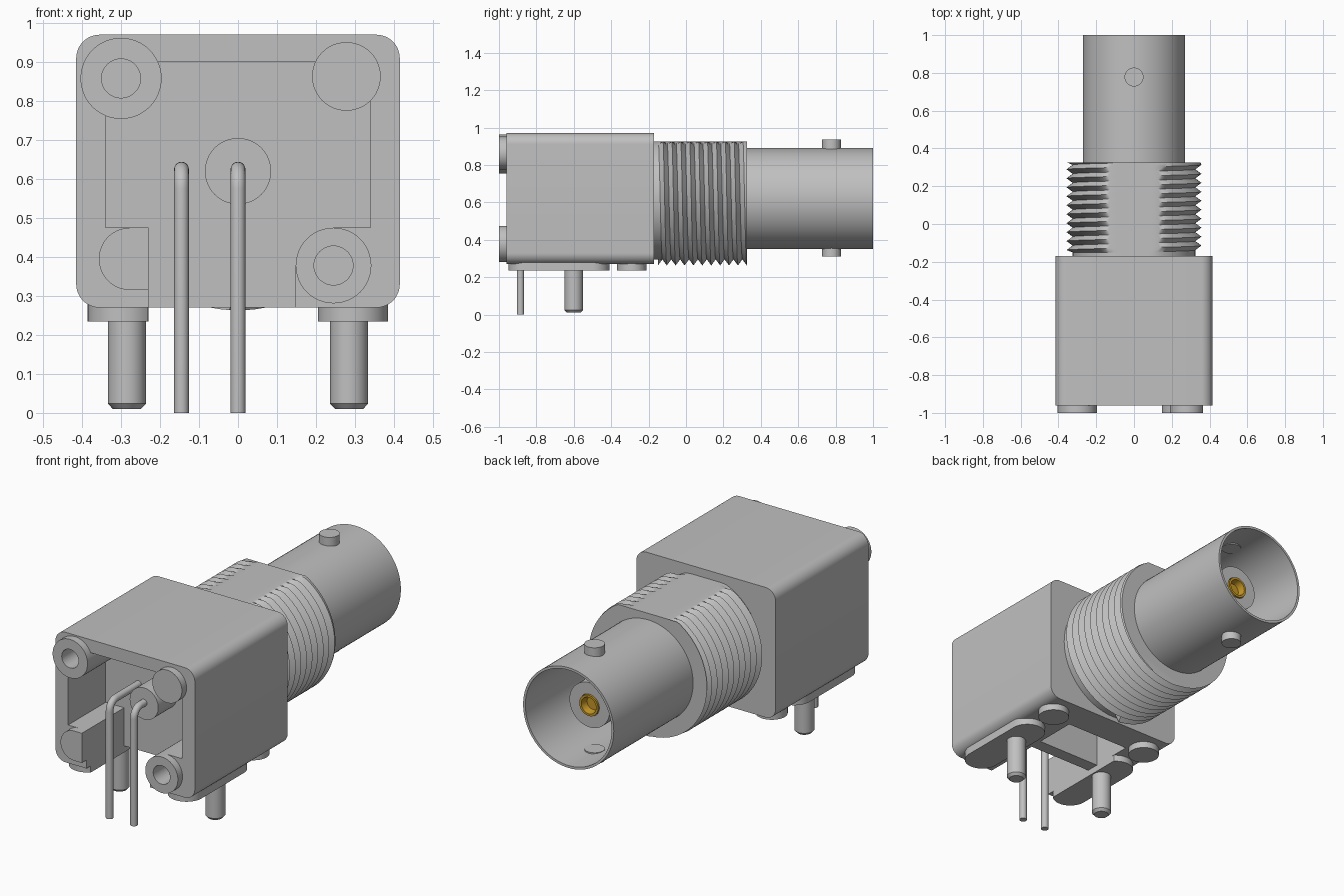
import bpy, bmesh, math
from mathutils import Vector

cube = bpy.data.objects.get("Cube")
if cube:
    bpy.data.objects.remove(cube, do_unlink=True)

AXIS_Z = 0.62          # height of the barrel axis


def material(name, rgb, metallic=0.0):
    m = bpy.data.materials.new(name)
    m.use_nodes = True
    m.diffuse_color = (*rgb, 1)
    m.node_tree.nodes["Principled BSDF"].inputs["Base Color"].default_value = (*rgb, 1)
    return m


GREY = material("light grey", (0.527, 0.527, 0.527))
GOLD = material("gold", (0.56, 0.31, 0.02))


def finish(name, bm, mat=GREY, smooth=True):
    bmesh.ops.remove_doubles(bm, verts=bm.verts, dist=1e-5)
    bmesh.ops.recalc_face_normals(bm, faces=bm.faces)
    me = bpy.data.meshes.new(name)
    bm.to_mesh(me)
    bm.free()
    me.materials.append(mat)
    ob = bpy.data.objects.new(name, me)
    bpy.context.collection.objects.link(ob)
    if smooth:
        smooth_edges(ob)
    return ob


def smooth_edges(ob):
    bpy.ops.object.select_all(action='DESELECT')
    ob.select_set(True)
    bpy.context.view_layer.objects.active = ob
    bpy.ops.object.shade_smooth_by_angle(angle=math.radians(32))


def place(u, v, t, axis):
    return Vector((u, t, v)) if axis == 'y' else Vector((u, v, t))


def arc(cx, cy, r, a0, a1, n=12):
    return [(cx + r * math.cos(math.radians(a0 + (a1 - a0) * i / n)),
             cy + r * math.sin(math.radians(a0 + (a1 - a0) * i / n))) for i in range(n + 1)]


def prism(name, pts, t0, t1, axis='y', smooth=True):
    """Extrude a 2D outline along y or z."""
    bm = bmesh.new()
    rings = [[bm.verts.new(place(u, v, t, axis)) for u, v in pts] for t in (t0, t1)]
    n = len(pts)
    for r in rings:
        bm.faces.new(r)
    for i in range(n):
        j = (i + 1) % n
        bm.faces.new((rings[0][i], rings[0][j], rings[1][j], rings[1][i]))
    return finish(name, bm, smooth=smooth)


def lathe(name, profile, cu, cv, axis='y', mat=GREY, n=48):
    """Revolve (radius, position) pairs about an axis parallel to y or z."""
    bm = bmesh.new()
    rings = []
    for r, t in profile:
        if r == 0:
            rings.append([bm.verts.new(place(cu, cv, t, axis))] * n)
        else:
            rings.append([bm.verts.new(place(cu + r * math.cos(math.tau * i / n),
                                             cv + r * math.sin(math.tau * i / n), t, axis))
                          for i in range(n)])
    for a, b in zip(rings, rings[1:]):
        for i in range(n):
            j = (i + 1) % n
            quad = list(dict.fromkeys((a[i], a[j], b[j], b[i])))
            if len(quad) > 2:
                bm.faces.new(quad)
    return finish(name, bm, mat)


def rod(name, r, t0, t1, cu, cv, axis='y', mat=GREY, n=48):
    return lathe(name, [(0, t0), (r, t0), (r, t1), (0, t1)], cu, cv, axis, mat, n)


# Housing: rounded box with a front cavity, a rear bottom recess and two bores
R = 0.06
outline = (arc(0.355, 0.91, R, 0, 90) + arc(-0.355, 0.91, R, 90, 180)
           + arc(-0.355, 0.33, R, 180, 270) + arc(0.355, 0.33, R, 270, 360))
housing = prism("housing", outline, -0.96, -0.17, smooth=False)

cavity = ([(-0.23, 0.2), (0.148, 0.2)] + arc(0.245, 0.378, 0.097, 180, 90)
          + [(0.34, 0.475), (0.34, 0.9), (-0.34, 0.9), (-0.34, 0.475), (-0.23, 0.475)])
recess = [(-0.23, 0.2), (0.148, 0.2), (0.148, 0.5), (-0.23, 0.5)]
bores = [(-0.3, 0.858), (0.245, 0.378)]
cutters = [prism("cavity_cutter", cavity, -1.1, -0.64),
           prism("recess_cutter", recess, -0.57, -0.34)]
cutters += [rod("bore_cutter", 0.07, -1.1, -0.83, x, z) for x, z in bores]
for c in cutters:
    mod = housing.modifiers.new("cut", 'BOOLEAN')
    mod.operation = 'DIFFERENCE'
    mod.solver = 'EXACT'
    mod.object = c
    bpy.context.view_layer.objects.active = housing
    bpy.ops.object.modifier_apply(modifier=mod.name)
for c in cutters:
    bpy.data.objects.remove(c, do_unlink=True)
smooth_edges(housing)


# Front corner bosses: two hollow, one solid peg, one flat-sided key
def hollow_boss(name, r, x, z, y1):
    lathe(name, [(0, -0.85), (0.05, -0.85), (0.05, -1), (r, -1), (r, y1), (0, y1)], x, z)


hollow_boss("upper_hollow_boss", 0.104, *bores[0], -0.63)
hollow_boss("lower_hollow_boss", 0.097, *bores[1], -0.80)
rod("solid_boss", 0.088, -1.0, -0.63, 0.278, 0.863)
prism("key_boss", arc(-0.277, 0.395, 0.08, 90, 270, 20) + [(-0.23, 0.315), (-0.23, 0.475)],
      -1.0, -0.95)

# Standoff feet and mounting posts underneath
slot = arc(0.295, -0.5, 0.09, 0, 180, 20) + arc(0.295, -0.86, 0.09, 180, 360, 20)
prism("foot_plate_left", slot, 0.235, 0.285, 'z')
prism("foot_plate_right", [(max(-x, -1) if -x < -0.23 else -0.23, y) for x, y in slot],
      0.235, 0.285, 'z')
for side, x in (("left", 0.295), ("right", -0.308)):
    rod("foot_disc_" + side, 0.078, 0.235, 0.285, x, -0.29, 'z')
for side, s in (("left", 1), ("right", -1)):
    lathe("mounting_post_" + side,
          [(0, 0.01), (0.036, 0.01), (0.049, 0.024), (0.049, 0.28), (0, 0.28)],
          0.285 * s, -0.6, 'z')


# Bent solder pins
def solder_pin(name, x, y_end):
    path = [(-0.885, 0.0)] + arc(-0.835, 0.575, 0.05, 180, 90, 8) + [(y_end, 0.625)]
    bm = bmesh.new()
    n, r, rings = 20, 0.019, []
    for i, (y, z) in enumerate(path):
        ang = math.radians(min(max((i - 1) / 8, 0), 1) * 90)
        side = Vector((0, -math.cos(ang), math.sin(ang)))
        rings.append([bm.verts.new(Vector((x, y, z)) + r * math.cos(math.tau * k / n) * Vector((1, 0, 0))
                                   + r * math.sin(math.tau * k / n) * side) for k in range(n)])
    for a, b in zip(rings, rings[1:]):
        for k in range(n):
            j = (k + 1) % n
            bm.faces.new((a[k], a[j], b[j], b[k]))
    bm.faces.new(rings[0])
    bm.faces.new(rings[-1])
    finish(name, bm)


solder_pin("centre_solder_pin", 0.0, -0.76)
solder_pin("ground_solder_pin", -0.145, -0.62)
rod("rear_insulator", 0.085, -0.80, -0.62, 0, AXIS_Z)


# Helical thread with a flat top
def thread(y0, y1, pitch, crest, root, flat_z, n=96):
    bm = bmesh.new()
    rows = []
    for k in range(-2, 2 * int((y1 - y0) / pitch) + 5):
        row = []
        for i in range(n + 1):
            a = math.tau * i / n
            y = y0 + (k / 2 + i / n) * pitch
            r = crest if k % 2 else root
            if y <= y0:
                y, r = y0, root
            elif y >= y1:
                y, r = y1, crest - 0.004
            row.append(bm.verts.new((r * math.sin(a), y,
                                     min(AXIS_Z + r * math.cos(a), flat_z))))
        rows.append(row)
    for a, b in zip(rows, rows[1:]):
        for i in range(n):
            bm.faces.new((a[i], a[i + 1], b[i + 1], b[i]))
    for row in (rows[0], rows[-1]):
        bm.faces.new(row[:-1])
    bmesh.ops.remove_doubles(bm, verts=bm.verts, dist=1e-5)
    bmesh.ops.dissolve_degenerate(bm, edges=bm.edges, dist=1e-5)
    finish("threaded_neck", bm)


thread(-0.15, 0.325, 0.0475, 0.357, 0.325, 0.925)
neck = [(x, min(z, 0.925)) for x, z in arc(0, AXIS_Z, 0.325, 0, 360, 64)[:-1]]
prism("neck_collar", neck, -0.18, -0.145)

# Hollow barrel with locking lugs
lathe("barrel", [(0, 0.30), (0.27, 0.30), (0.27, 1.0), (0.257, 1.0), (0.257, 0.36), (0, 0.36)],
      0, AXIS_Z, n=80)
rod("upper_lug", 0.05, 0.87, 0.935, 0, 0.778, 'z')
rod("lower_lug", 0.05, 0.31, 0.37, 0, 0.778, 'z')

# Insulator sleeve and gold centre socket
lathe("front_insulator", [(0, 0.35), (0.12, 0.35), (0.12, 0.82), (0.058, 0.82), (0.058, 0.7), (0, 0.7)],
      0, AXIS_Z)
lathe("centre_socket", [(0, 0.69), (0.056, 0.69), (0.056, 0.828), (0.044, 0.828), (0.036, 0.79), (0, 0.79)],
      0, AXIS_Z, mat=GOLD)
